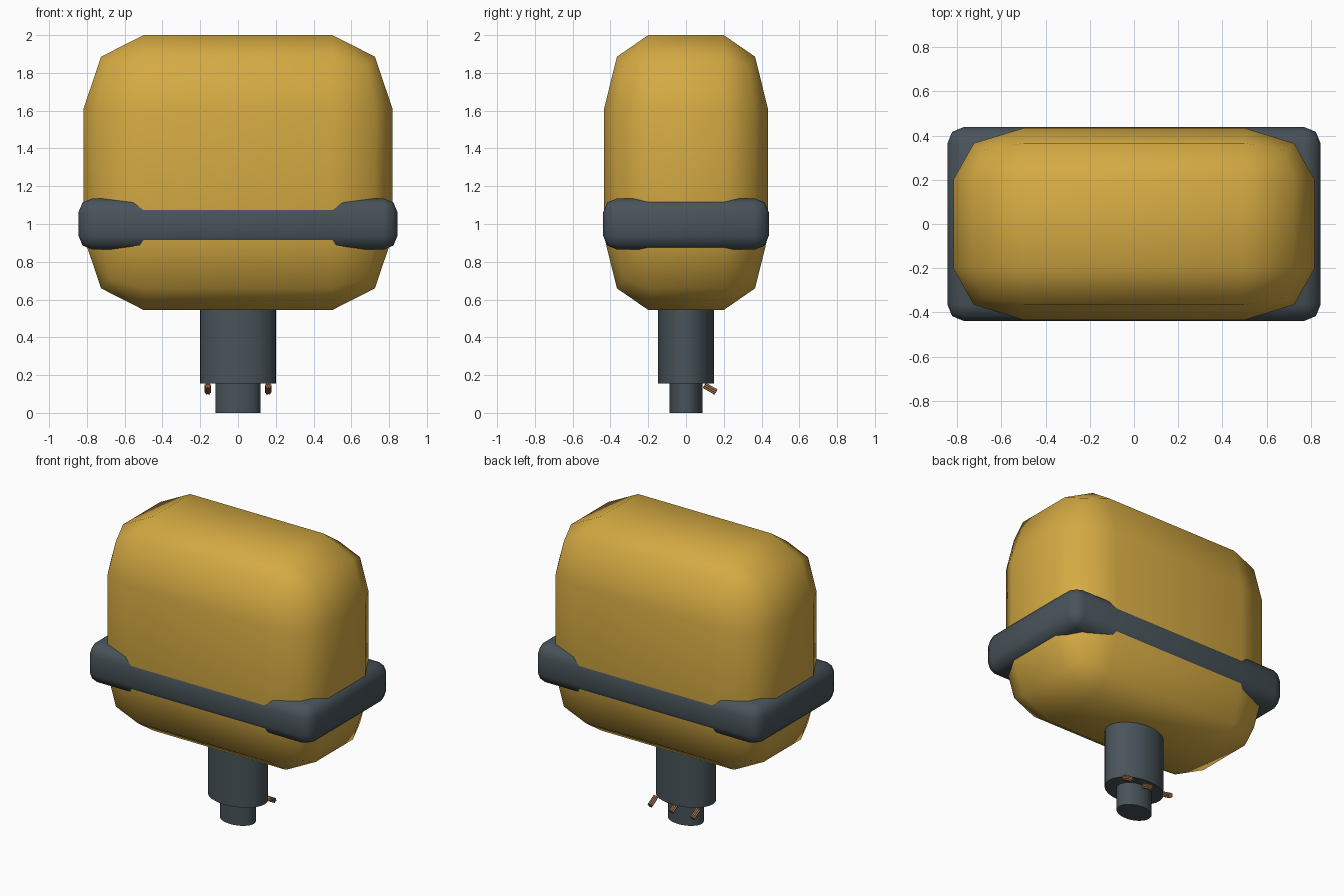
import bpy
import bmesh
import math
from mathutils import Matrix, Vector

cube = bpy.data.objects.get("Cube")
if cube:
    bpy.data.objects.remove(cube, do_unlink=True)


def material(name, color):
    mat = bpy.data.materials.new(name)
    mat.use_nodes = True
    mat.diffuse_color = (*color, 1)
    mat.node_tree.nodes["Principled BSDF"].inputs["Base Color"].default_value = (*color, 1)
    return mat


YELLOW = material("golden yellow", (0.66, 0.40, 0.055))
SLATE = material("slate grey", (0.065, 0.087, 0.102))
COPPER = material("copper", (0.42, 0.18, 0.08))


def finish(name, bm, mat, angle):
    mesh = bpy.data.meshes.new(name)
    bm.to_mesh(mesh)
    bm.free()
    mesh.materials.append(mat)
    obj = bpy.data.objects.new(name, mesh)
    bpy.context.collection.objects.link(obj)
    bpy.ops.object.select_all(action='DESELECT')
    obj.select_set(True)
    bpy.context.view_layer.objects.active = obj
    bpy.ops.object.shade_smooth_by_angle(angle=math.radians(angle))
    return obj


def rounded_box(name, half, radius, z, mat):
    """Box whose rounding has its own radius along each axis."""
    bm = bmesh.new()
    bmesh.ops.create_cube(bm, size=2)
    bmesh.ops.scale(bm, vec=[h / r for h, r in zip(half, radius)], verts=bm.verts)
    bmesh.ops.bevel(bm, geom=bm.edges[:], offset=1, segments=2, profile=0.5,
                    affect='EDGES', clamp_overlap=False)
    bmesh.ops.scale(bm, vec=radius, verts=bm.verts)
    bmesh.ops.translate(bm, vec=(0, 0, z), verts=bm.verts)
    return finish(name, bm, mat, 80)


def oval_cylinder(name, rx, ry, bottom, top, mat):
    bm = bmesh.new()
    bmesh.ops.create_cone(bm, cap_ends=True, segments=32, radius1=1, radius2=1, depth=1)
    bmesh.ops.scale(bm, vec=(rx, ry, top - bottom), verts=bm.verts)
    bmesh.ops.translate(bm, vec=(0, 0, (top + bottom) / 2), verts=bm.verts)
    return finish(name, bm, mat, 40)


def wire_bundle(name, centre, tilt):
    """Six thin strands around a core, sloping down towards the back."""
    bm = bmesh.new()
    place = Matrix.Translation(centre) @ Matrix.Rotation(tilt, 4, 'X')
    offsets = [Vector()] + [Vector((math.cos(k * math.pi / 3), math.sin(k * math.pi / 3), 0)) * 0.0115
                            for k in range(6)]
    for offset in offsets:
        bmesh.ops.create_cone(bm, cap_ends=True, segments=8, radius1=0.006, radius2=0.006,
                              depth=0.072, matrix=place @ Matrix.Translation(offset))
    return finish(name, bm, COPPER, 50)


# Padded case and the bumper around it
rounded_box("case", (0.818, 0.434, 0.7275), (0.318, 0.234, 0.39), 1.2725, YELLOW)
rounded_box("bumper", (0.845, 0.439, 0.136), (0.075, 0.075, 0.075), 1.0, SLATE)

# Stepped stem below the case
oval_cylinder("stem", 0.202, 0.147, 0.155, 0.75, SLATE)
oval_cylinder("stem_tip", 0.12, 0.087, 0.0, 0.25, SLATE)

# Wire ends at the back of the stem
for label, x in (("left", 0.16), ("middle", 0), ("right", -0.16)):
    wire_bundle(label + "_wire", (x, 0.128, 0.128), math.radians(60))
